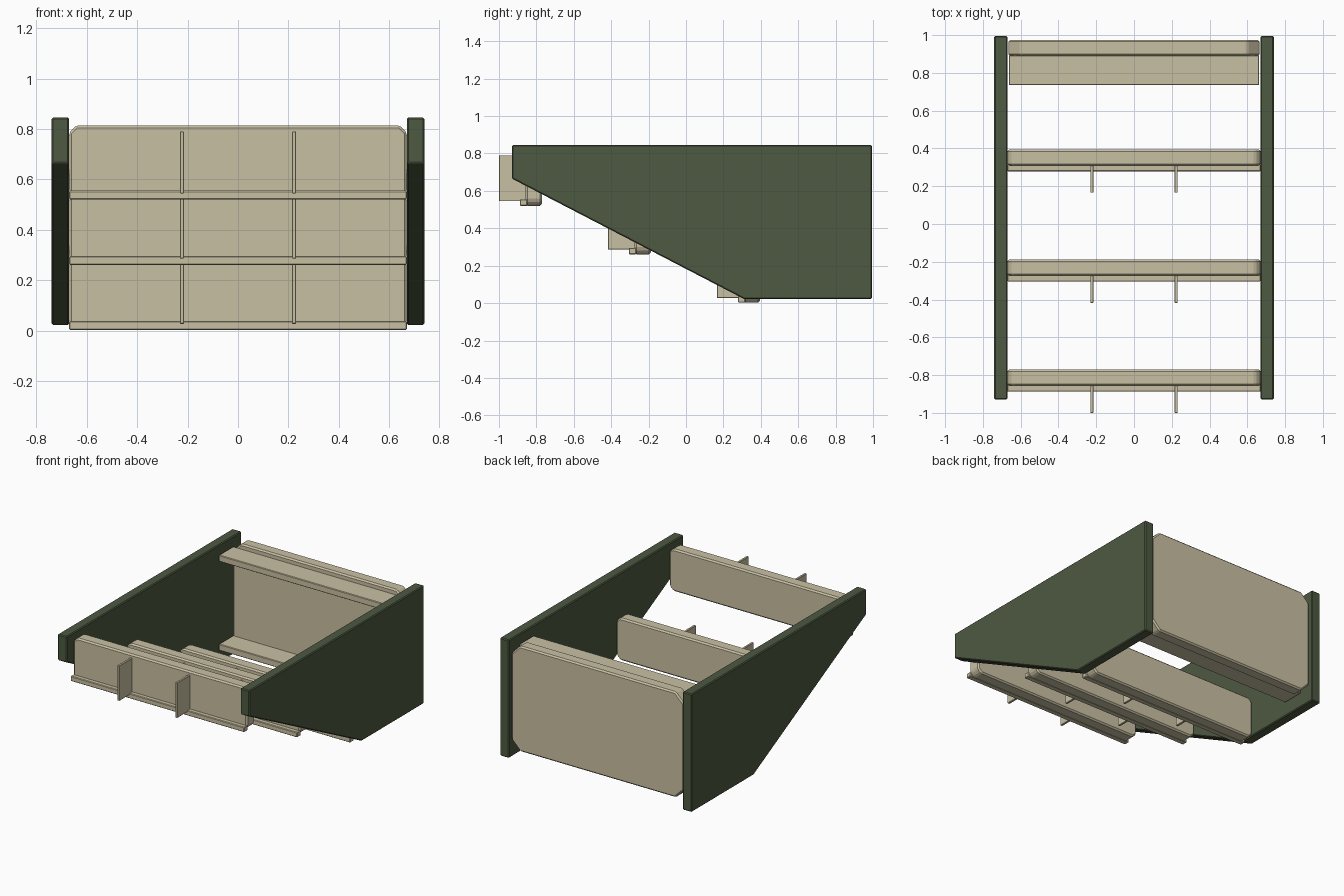
import bpy
import bmesh
from mathutils import Vector

cube = bpy.data.objects.get("Cube")
if cube:
    bpy.data.objects.remove(cube, do_unlink=True)


def material(name, rgb):
    mat = bpy.data.materials.new(name)
    mat.use_nodes = True
    color = (*rgb, 1.0)
    mat.diffuse_color = color
    mat.node_tree.nodes["Principled BSDF"].inputs["Base Color"].default_value = color
    return mat


green = material("olive green", (0.074, 0.100, 0.053))
beige = material("sand beige", (0.584, 0.527, 0.366))


def prism(name, points, depth, mat, bevel):
    """Extrude a flat outline along the depth vector and soften its edges."""
    bm = bmesh.new()
    face = bm.faces.new([bm.verts.new(p) for p in points])
    moved = bmesh.ops.extrude_face_region(bm, geom=[face])["geom"]
    verts = [v for v in moved if isinstance(v, bmesh.types.BMVert)]
    bmesh.ops.translate(bm, verts=verts, vec=Vector(depth))
    bmesh.ops.recalc_face_normals(bm, faces=bm.faces)
    mesh = bpy.data.meshes.new(name)
    bm.to_mesh(mesh)
    bm.free()
    mesh.materials.append(mat)
    obj = bpy.data.objects.new(name, mesh)
    bpy.context.collection.objects.link(obj)
    if bevel:
        mod = obj.modifiers.new("edge_bevel", "BEVEL")
        mod.width = bevel
        mod.segments = 1
        mod.limit_method = "ANGLE"
    return obj


def box(name, x, y, z, mat, bevel=0.004):
    corners = [(x[0], y[0], z[0]), (x[1], y[0], z[0]),
               (x[1], y[0], z[1]), (x[0], y[0], z[1])]
    return prism(name, corners, (0, y[1] - y[0], 0), mat, bevel)


def board(name, half, y, z, cut, bevel):
    """Upright board with all four corners cut off."""
    low, high = z
    right = [(half - cut, low), (half, low + cut),
             (half, high - cut), (half - cut, high)]
    outline = right + [(-x, h) for x, h in reversed(right)]
    return prism(name, [(x, y[0], h) for x, h in outline],
                 (0, y[1] - y[0], 0), beige, bevel)


# Side panels with a sloping lower front edge
side = [(-0.93, 0.845), (0.995, 0.845), (0.995, 0.022),
        (0.31, 0.022), (-0.93, 0.665)]
for name, start in (("left_side_panel", 0.67), ("right_side_panel", -0.74)):
    prism(name, [(start, y, z) for y, z in side], (0.07, 0, 0), green, 0.006)

# Three stepped front shelves: board, lower rail and two dividers
for i in range(3):
    y, z = -0.858 + 0.583 * i, 0.52 - 0.259 * i
    board(f"step_board_{i}", 0.67, (y, y + 0.087), (z, z + 0.295), 0.028, 0.01)
    box(f"step_rail_{i}", (-0.67, 0.67), (y - 0.03, y + 0.01),
        (z, z + 0.035), beige)
    for side_name, x in (("left", 0.223), ("right", -0.223)):
        box(f"{side_name}_divider_{i}", (x - 0.008, x + 0.008),
            (y - 0.142, y + 0.01), (z + 0.025, z + 0.27), beige, 0.002)

# Back board with an upper and a lower ledge
board("back_board", 0.665, (0.89, 0.975), (0.08, 0.815), 0.065, 0.01)
for name, z in (("upper_back_ledge", 0.735), ("lower_back_ledge", 0.115)):
    box(name, (-0.663, 0.663), (0.735, 0.893), (z, z + 0.045), beige)
